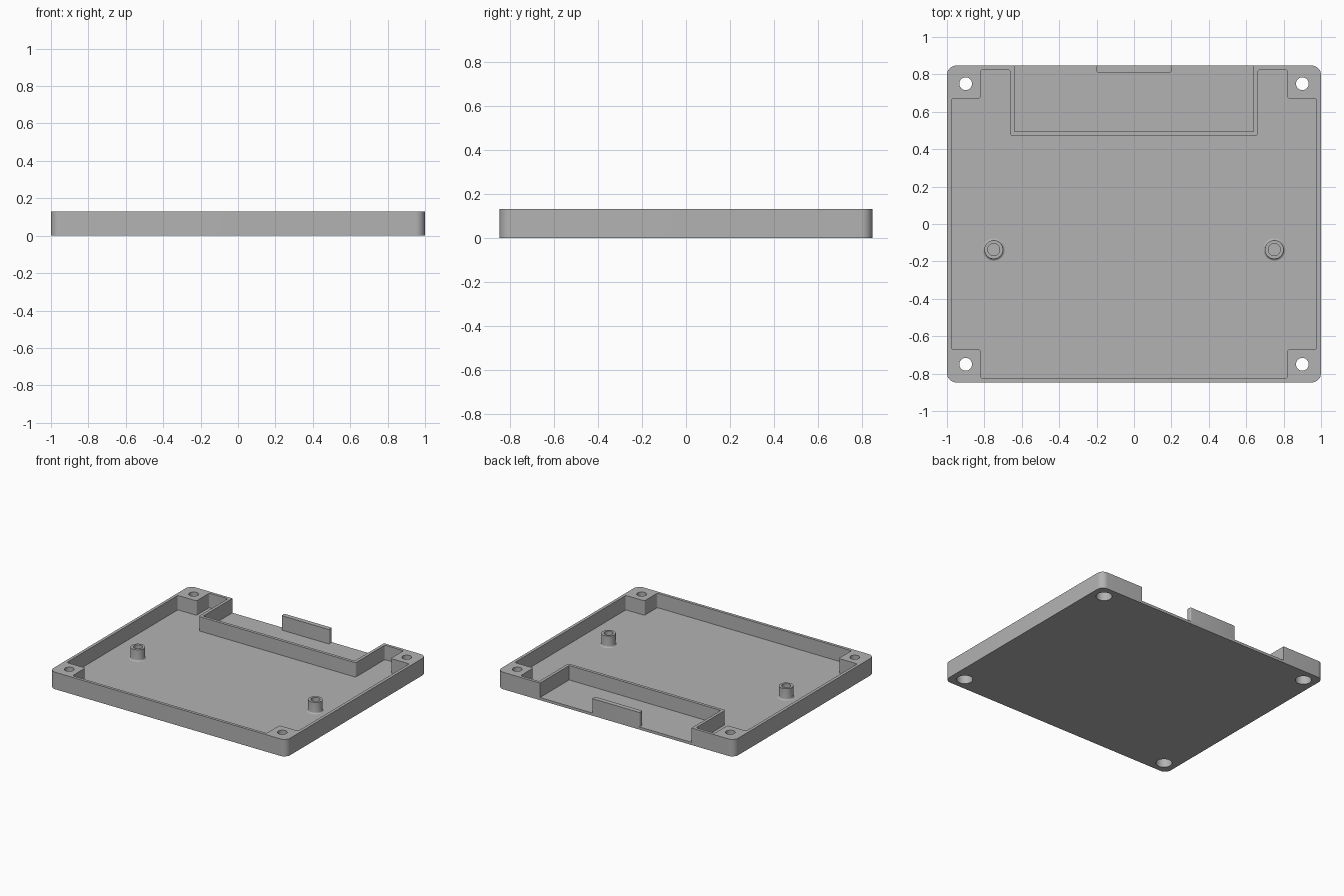
import bpy, bmesh, math
from mathutils import Vector

cube = bpy.data.objects.get("Cube")
if cube:
    bpy.data.objects.remove(cube, do_unlink=True)

HALF_X, HALF_Y, HEIGHT, FLOOR = 1.0, 0.847, 0.13, 0.02

grey = bpy.data.materials.new("plain grey")
grey.use_nodes = True
colour = (0.45, 0.45, 0.45, 1)
grey.diffuse_color = colour
grey.node_tree.nodes["Principled BSDF"].inputs["Base Color"].default_value = colour


def finish(name, bm):
    bmesh.ops.recalc_face_normals(bm, faces=bm.faces)
    mesh = bpy.data.meshes.new(name)
    bm.to_mesh(mesh)
    bm.free()
    mesh.materials.append(grey)
    obj = bpy.data.objects.new(name, mesh)
    bpy.context.collection.objects.link(obj)
    return obj


def rounded(points, radius, steps=6):
    """Round the right-angled corners of an outline."""
    result = []
    for i, point in enumerate(points):
        p = Vector(point)
        back = (Vector(points[i - 1]) - p).normalized()
        ahead = (Vector(points[(i + 1) % len(points)]) - p).normalized()
        for s in range(steps + 1):
            t = math.pi / 2 * s / steps
            result.append(p + radius * (back * (1 - math.sin(t)) + ahead * (1 - math.cos(t))))
    return result


def mirrored(half):
    return half + [(-x, y) for x, y in reversed(half)]


def prism(name, outline, z0, z1):
    bm = bmesh.new()
    face = bm.faces.new([bm.verts.new((p[0], p[1], z0)) for p in outline])
    up = bmesh.ops.extrude_face_region(bm, geom=[face], use_keep_orig=True)["geom"]
    bmesh.ops.translate(bm, vec=(0, 0, z1 - z0),
                        verts=[v for v in up if isinstance(v, bmesh.types.BMVert)])
    return finish(name, bm)


def circle(x, y, r, n=40):
    return [(x + r * math.cos(math.tau * i / n), y + r * math.sin(math.tau * i / n))
            for i in range(n)]


def select_only(obj):
    bpy.ops.object.select_all(action="DESELECT")
    obj.select_set(True)
    bpy.context.view_layer.objects.active = obj


def cut(obj, cutter):
    cutter.hide_render = True
    mod = obj.modifiers.new("cut", "BOOLEAN")
    mod.operation = "DIFFERENCE"
    mod.solver = "EXACT"
    mod.object = cutter
    select_only(obj)
    bpy.ops.object.modifier_apply(modifier=mod.name)
    bpy.data.objects.remove(cutter, do_unlink=True)


# Tray body
body = prism("tray", rounded(mirrored([(HALF_X, -HALF_Y), (HALF_X, HALF_Y)]), 0.05, 10), 0, HEIGHT)

# Main pocket, leaving corner blocks and the wall around the rear bay
inner_x, inner_y = HALF_X - 0.023, HALF_Y - 0.022
pocket = [(0.82, -inner_y), (0.82, -0.67), (inner_x, -0.67), (inner_x, 0.67),
          (0.82, 0.67), (0.82, inner_y), (0.663, inner_y), (0.663, 0.472)]
cut(body, prism("pocket_cutter", rounded(mirrored(pocket), 0.012), FLOOR, 0.3))

# Rear bay, open at the back
bay = mirrored([(0.64, 0.495), (0.64, 1.0)])
cut(body, prism("bay_cutter", bay, FLOOR, 0.3))

# Screw holes with a wide recess underneath
for sx in (-1, 1):
    for sy in (-1, 1):
        cut(body, prism("hole_cutter", circle(sx * 0.9, sy * 0.75, 0.034), -0.1, 0.3))
        cut(body, prism("recess_cutter", circle(sx * 0.9, sy * 0.75, 0.056), -0.1, 0.08))

# Upright tab on the rear edge
tab_outline = [(0.2, HALF_Y), (0.2, 0.811), (-0.2, 0.811), (-0.2, HALF_Y)]
tab = prism("rear_tab", rounded(tab_outline, 0.008), FLOOR, HEIGHT)


# Hollow standoffs with a flared foot
def standoff(name, x, y):
    profile = [(0.06, FLOOR), (0.054, 0.022), (0.051, 0.026), (0.05, 0.032),
               (0.05, 0.107), (0.032, 0.107), (0.032, FLOOR + 0.002), (0, FLOOR + 0.002)]
    bm = bmesh.new()
    verts = [bm.verts.new((r, 0, z)) for r, z in profile]
    edges = [bm.edges.new(pair) for pair in zip(verts, verts[1:])]
    bmesh.ops.spin(bm, geom=verts + edges, cent=(0, 0, 0), axis=(0, 0, 1),
                   angle=math.tau, steps=40)
    bmesh.ops.remove_doubles(bm, verts=bm.verts, dist=0.0005)
    obj = finish(name, bm)
    # Face outward: the top rim must point up
    rim = max(obj.data.polygons, key=lambda p: p.center.z)
    if rim.normal.z < 0:
        obj.data.flip_normals()
    obj.location = (x, y, 0)
    return obj


posts = [standoff("left_standoff", 0.75, -0.137), standoff("right_standoff", -0.75, -0.137)]

for obj in [body, tab] + posts:
    select_only(obj)
    bpy.ops.object.shade_smooth_by_angle(angle=math.radians(35))
